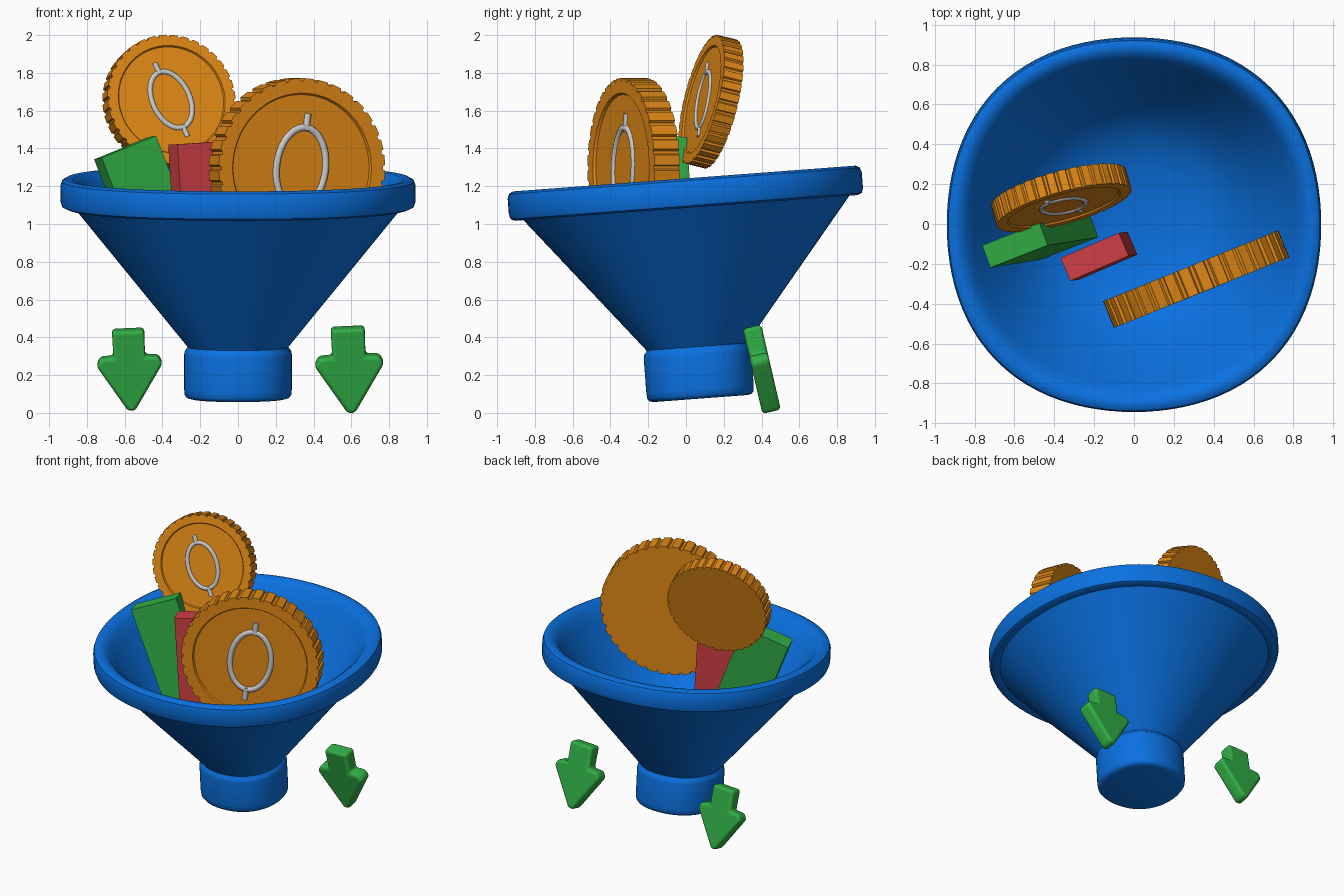
import bpy, bmesh
from math import sin, cos, pi, radians
from mathutils import Matrix, Vector

if "Cube" in bpy.data.objects:
    bpy.data.objects.remove(bpy.data.objects["Cube"])


def material(name, rgb):
    m = bpy.data.materials.new(name)
    m.diffuse_color = (*rgb, 1)
    m.use_nodes = True
    m.node_tree.nodes["Principled BSDF"].inputs["Base Color"].default_value = m.diffuse_color
    return m


BLUE = material("blue", (0.003, 0.165, 0.75))
GOLD = material("gold", (0.75, 0.25, 0.008))
GREEN = material("green", (0.03, 0.42, 0.06))
RED = material("red", (0.62, 0.05, 0.06))


def finish(obj, mat=None, matrix=None, angle=None):
    if mat:
        obj.data.materials.append(mat)
    if matrix:
        obj.matrix_world = matrix
    if angle:
        bpy.ops.object.select_all(action='DESELECT')
        obj.select_set(True)
        bpy.context.view_layer.objects.active = obj
        bpy.ops.object.shade_smooth_by_angle(angle=radians(angle))
    return obj


def loft(name, loops):
    """Bridge equally long point loops and cap both ends."""
    bm = bmesh.new()
    rings = [[bm.verts.new(p) for p in loop] for loop in loops]
    n = len(rings[0])
    for a, b in zip(rings, rings[1:]):
        for i in range(n):
            j = (i + 1) % n
            bm.faces.new((a[i], a[j], b[j], b[i]))
    bm.faces.new(rings[0])
    bm.faces.new(rings[-1])
    bmesh.ops.recalc_face_normals(bm, faces=bm.faces)
    mesh = bpy.data.meshes.new(name)
    bm.to_mesh(mesh)
    bm.free()
    obj = bpy.data.objects.new(name, mesh)
    bpy.context.collection.objects.link(obj)
    return obj


def rot(deg, axis):
    return Matrix.Rotation(radians(deg), 4, axis)


# Funnel: spout, cone, rounded rim and bowl interior; slightly squarish rings on a tilted axis
profile = [(.25, 0), (.272, .006), (.282, .02), (.285, .05), (.285, .235), (.281, .255),
           (.27, .265), (.268, .275), (.285, .297), (.872, 1.02),
           (.91, 1.012), (.932, 1.022), (.94, 1.047), (.94, 1.13), (.932, 1.155),
           (.91, 1.168), (.875, 1.163), (.84, 1.135), (.80, 1.07), (.72, .94),
           (.62, .795), (.52, .675), (.40, .585), (.25, .54), (.08, .525)]
circle = [2 * pi * i / 96 for i in range(96)]


def funnel_ring(r, z):
    return [(r * (1 + .033 * sin(2 * a) ** 2) * cos(a),
             r * (1 + .033 * sin(2 * a) ** 2) * sin(a), z) for a in circle]


finish(loft("funnel", [funnel_ring(r, z) for r, z in profile]), BLUE,
       Matrix.Translation((0, .078, .076)) @ rot(4.3, 'X'), 40)


# Coins: notched edge, recessed front face, raised plain oval emblem
def coin(prefix, centre, scale, turn, lean, roll):
    teeth, half = 36, .0725
    angles, radii = [], []
    for t in range(teeth):
        for f, r in ((0, .475), (.62, .475), (.72, .461), (.92, .461)):
            angles.append(2 * pi * (t + f) / teeth)
            radii.append(r)

    def ring(y, r=None):
        return [((r or q) * cos(a), y, (r or q) * sin(a)) for a, q in zip(angles, radii)]

    m = (Matrix.Translation(centre) @ rot(turn, 'Z') @ rot(-lean, 'X')
         @ rot(roll, 'Y') @ Matrix.Scale(scale, 4))
    body = loft(prefix + "_coin",
                [ring(half), ring(-half), ring(-half, .396), ring(-half + .014, .388)])
    finish(body, GOLD, m)

    curve = bpy.data.curves.new(prefix + "_coin_emblem", 'CURVE')
    curve.dimensions = '3D'
    curve.bevel_depth = .021
    curve.bevel_resolution = 2
    curve.use_fill_caps = True
    oval = [(.14 * cos(2 * pi * i / 40), .215 * sin(2 * pi * i / 40)) for i in range(40)]
    for path, closed in ((oval, True), ([(0, .2), (0, .29)], False),
                         ([(0, -.2), (0, -.29)], False)):
        s = curve.splines.new('POLY')
        s.points.add(len(path) - 1)
        for p, (x, z) in zip(s.points, path):
            p.co = (x, -half + .02, z, 1)
        s.use_cyclic_u = closed
    emblem = bpy.data.objects.new(curve.name, curve)
    bpy.context.collection.objects.link(emblem)
    bpy.ops.object.select_all(action='DESELECT')
    emblem.select_set(True)
    bpy.context.view_layer.objects.active = emblem
    bpy.ops.object.convert(target='MESH')
    finish(bpy.context.object, None, m, 50)


coin("large", (.312, -.277, 1.297), 1, 22, 0, 8)
coin("small", (-.365, .132, 1.648), .74, 15.5, 13.5, -21)


# Banknote bundles: plain blocks hanging from a top centre along a down direction
def bundle(name, mat, top, across, down, size):
    d = Vector(down).normalized()
    w = Vector(across)
    w = (w - d * w.dot(d)).normalized()
    basis = Matrix((w, w.cross(d), -d)).transposed()
    if basis.determinant() < 0:
        basis = Matrix((w, d.cross(w), -d)).transposed()
    width, thick, length = size
    loops = [[(x * width / 2, y * thick / 2, z) for x, y in ((-1, -1), (1, -1), (1, 1), (-1, 1))]
             for z in (-length, 0)]
    finish(loft(name, loops), mat, Matrix.Translation(top) @ basis.to_4x4())


bundle("green_banknotes", GREEN, (-.598, -.107, 1.405), (.28, .11, .12), (.25, .04, -.65), (.33, .12, .71))
bundle("red_banknotes", RED, (-.198, -.165, 1.43), (.28, .12, .01), (.04, .005, -.65), (.32, .125, .71))


# Arrows: soft-edged, pointing down beside the spout
def arrow(name, x, scale):
    right = [(.09, .222), (.088, .07), (.16, .068), (.184, .025)]
    outline = right + [(.02, -.237), (-.02, -.237)] + [(-px, z) for px, z in reversed(right)]
    obj = loft(name, [[(px, y, z) for px, z in outline] for y in (-.05, .05)])
    bevel = obj.modifiers.new("soft_edges", 'BEVEL')
    bevel.width = .028
    bevel.segments = 4
    m = (Matrix.Translation((x, .4, .237)) @ rot(13, 'X') @ rot(-2.5, 'Y')
         @ Matrix.Scale(scale, 4))
    finish(obj, GREEN, m, 60)


arrow("left_arrow", -.573, .95)
arrow("right_arrow", .59, 1)
